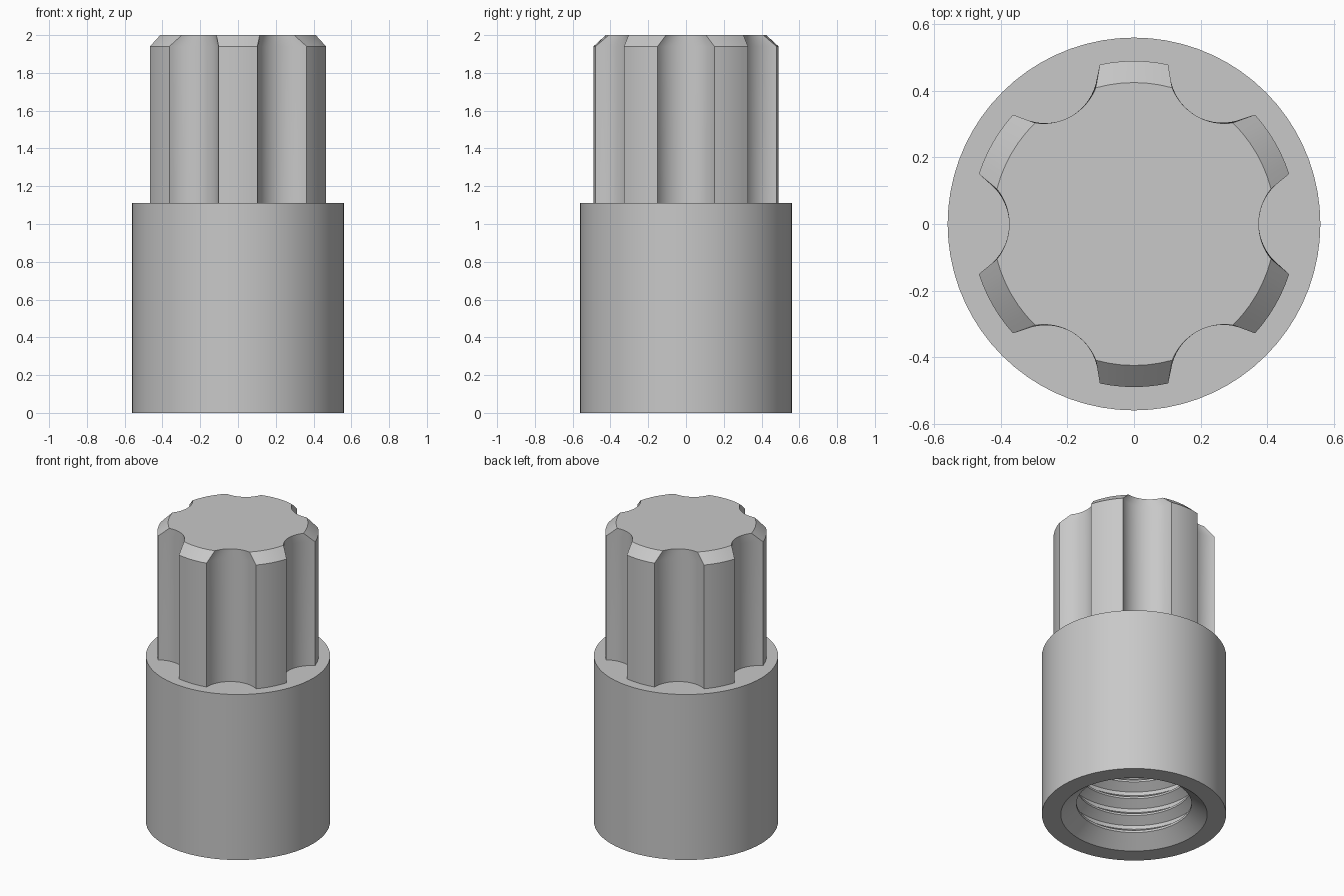
import bpy
import bmesh
from math import sin, cos, atan2, sqrt, pi, radians

cube = bpy.data.objects.get("Cube")
if cube:
    bpy.data.objects.remove(cube, do_unlink=True)

steel = bpy.data.materials.new("light_grey_steel")
steel.use_nodes = True
colour = (0.58, 0.58, 0.58, 1)
steel.diffuse_color = colour
steel.node_tree.nodes["Principled BSDF"].inputs["Base Color"].default_value = colour


def finish(name, bm):
    bmesh.ops.remove_doubles(bm, verts=bm.verts, dist=1e-5)
    bmesh.ops.recalc_face_normals(bm, faces=bm.faces)
    mesh = bpy.data.meshes.new(name)
    bm.to_mesh(mesh)
    bm.free()
    mesh.materials.append(steel)
    obj = bpy.data.objects.new(name, mesh)
    bpy.context.collection.objects.link(obj)
    bpy.ops.object.select_all(action="DESELECT")
    obj.select_set(True)
    bpy.context.view_layer.objects.active = obj
    bpy.ops.object.shade_smooth_by_angle(angle=radians(25))
    return obj


def loft(bm, rings):
    """Join matching closed loops with quads."""
    loops = [[bm.verts.new(p) for p in ring] for ring in rings]
    for a, b in zip(loops, loops[1:]):
        for i in range(len(a)):
            j = (i + 1) % len(a)
            bm.faces.new((a[i], a[j], b[j], b[i]))
    return loops


# Round body with a countersunk, threaded blind bore
BODY_R, BODY_TOP = 0.56, 1.11
BORE_R, ROOT_R, PITCH, BORE_END = 0.35, 0.405, 0.118, 0.98
SEGMENTS = 72

profile = [(0.37, BODY_TOP), (BODY_R, BODY_TOP), (BODY_R, 0), (0.445, 0), (BORE_R, 0.075)]
z = 0.09
while z + PITCH < BORE_END:
    profile += [(BORE_R, z), (ROOT_R, z + 0.04), (ROOT_R, z + 0.065), (BORE_R, z + 0.105)]
    z += PITCH
profile.append((BORE_R, BORE_END))

bm = bmesh.new()
angles = [2 * pi * i / SEGMENTS for i in range(SEGMENTS)]
rings = loft(bm, [[(r * cos(a), r * sin(a), h) for a in angles] for r, h in profile])
bm.faces.new(rings[-1])
finish("threaded_body", bm)

# Six-lobed drive head with round flutes and chamfered lobe tips
FLUTE_R, FLUTE_AT = 0.17, 0.545


def lobed_ring(radius, h):
    x = (radius ** 2 + FLUTE_AT ** 2 - FLUTE_R ** 2) / (2 * FLUTE_AT)
    y = sqrt(radius ** 2 - x ** 2)
    sweep, edge = atan2(y, FLUTE_AT - x), atan2(y, x)
    sector = []
    for i in range(17):
        t = sweep * (i / 8 - 1)
        sector.append((FLUTE_AT - FLUTE_R * cos(t), FLUTE_R * sin(t)))
    for i in range(1, 6):
        t = edge + (pi / 3 - 2 * edge) * i / 6
        sector.append((radius * cos(t), radius * sin(t)))
    ring = []
    for k in range(6):
        c, s = cos(k * pi / 3), sin(k * pi / 3)
        ring += [(px * c - py * s, px * s + py * c, h) for px, py in sector]
    return ring


bm = bmesh.new()
rings = loft(bm, [lobed_ring(0.49, BODY_TOP), lobed_ring(0.49, 1.94), lobed_ring(0.425, 2.0)])
bm.faces.new(rings[-1])
finish("lobed_drive_head", bm)
